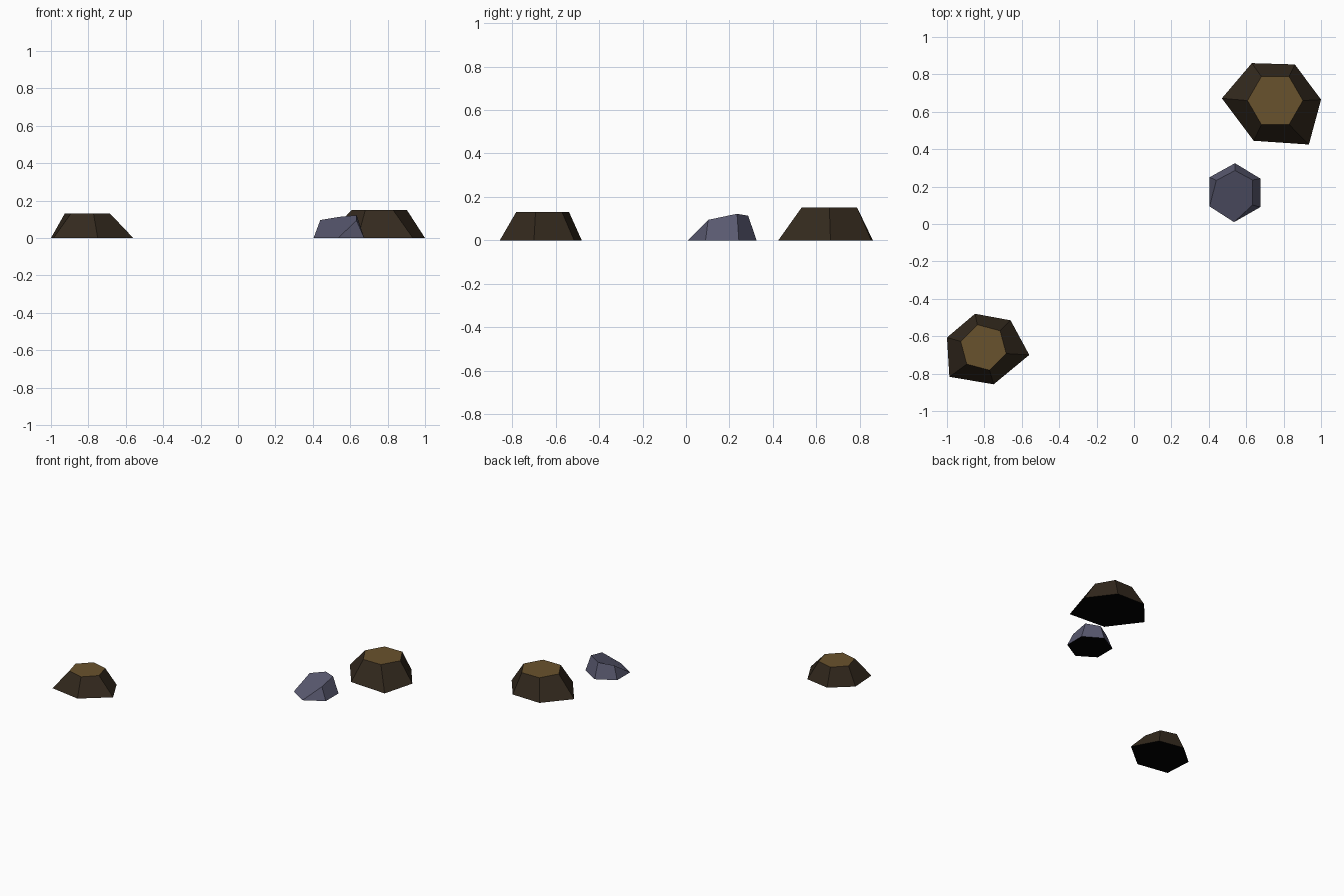
import bpy, bmesh, math

if "Cube" in bpy.data.objects:
    bpy.data.objects.remove(bpy.data.objects["Cube"])


def material(name, rgb):
    m = bpy.data.materials.new(name)
    m.diffuse_color = (*rgb, 1)
    m.use_nodes = True
    m.node_tree.nodes["Principled BSDF"].inputs["Base Color"].default_value = m.diffuse_color
    return m


DARK = material("dark brown earth", (0.033, 0.022, 0.0125))
TAN = material("tan mound top", (0.141, 0.084, 0.026))
STONE = material("blue grey stone", (0.102, 0.102, 0.165))
BLACK = material("black underside", (0.0, 0.0, 0.0))


def finish(name, bm, mats):
    bmesh.ops.recalc_face_normals(bm, faces=bm.faces[:])
    me = bpy.data.meshes.new(name)
    bm.to_mesh(me)
    bm.free()
    for m in mats:
        me.materials.append(m)
    ob = bpy.data.objects.new(name, me)
    bpy.context.collection.objects.link(ob)
    return ob


def mound(name, base, centre, radius, turn, height):
    """Irregular six-sided base rising to a regular flat hexagon top."""
    bm = bmesh.new()
    low = [bm.verts.new((x, y, 0)) for x, y in base]
    high = []
    for i in range(6):
        a = math.radians(turn + 60 * i)
        high.append(bm.verts.new((centre[0] + radius * math.cos(a),
                                  centre[1] + radius * math.sin(a), height)))
    for i in range(6):
        j = (i + 1) % 6
        bm.faces.new((low[i], low[j], high[j], high[i]))
    bm.faces.new(low[::-1]).material_index = 2
    bm.faces.new(high).material_index = 1
    return finish(name, bm, [DARK, TAN, BLACK])


# Earth mounds, base corners counter-clockwise from the right
mound("large_mound",
      [(1.0, 0.665), (0.86, 0.853), (0.63, 0.86), (0.47, 0.672), (0.64, 0.445), (0.935, 0.425)],
      (0.755, 0.66), 0.148, 0, 0.15)
mound("small_mound",
      [(-0.56, -0.70), (-0.66, -0.515), (-0.85, -0.48), (-1.0, -0.607), (-0.987, -0.817), (-0.75, -0.857)],
      (-0.805, -0.66), 0.126, -15, 0.13)

# Faceted rock: hexagonal base, one broad top facet sloping to the front left
rock = bmesh.new()
v = [rock.verts.new(p) for p in [
    (0.404, 0.25, 0), (0.54, 0.325, 0), (0.675, 0.243, 0),
    (0.675, 0.09, 0), (0.535, 0.01, 0), (0.404, 0.094, 0),
    (0.634, 0.102, 0.094), (0.634, 0.235, 0.122),
    (0.54, 0.286, 0.113), (0.44, 0.233, 0.096)]]
for f in [(0, 1, 8, 9), (1, 2, 7, 8), (2, 3, 6, 7), (3, 4, 6), (5, 0, 9),
          (4, 6, 7, 8, 9, 5)]:
    rock.faces.new([v[i] for i in f])
rock.faces.new(v[5::-1]).material_index = 1
finish("rock", rock, [STONE, BLACK])
